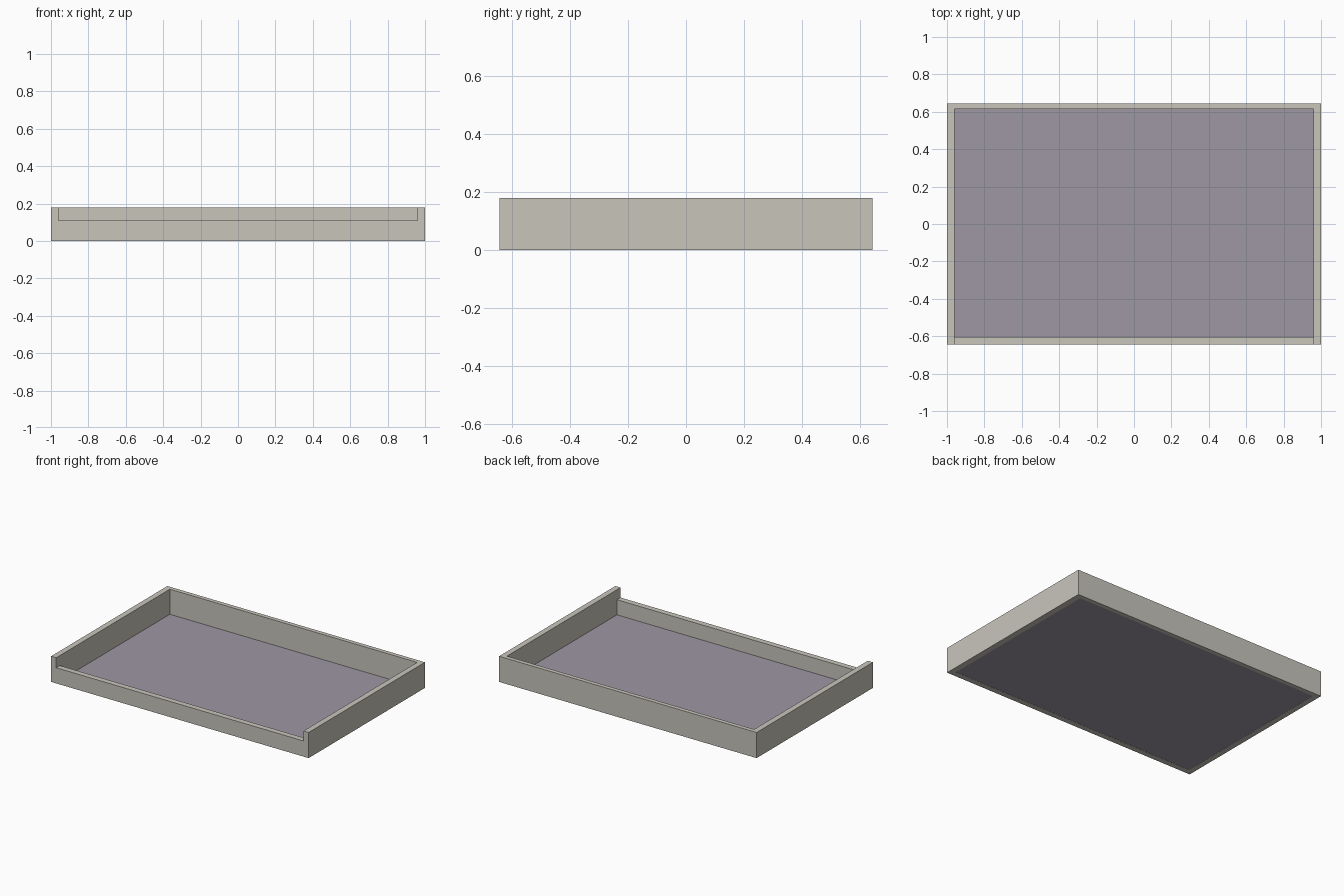
import bpy

if "Cube" in bpy.data.objects:
    bpy.data.objects.remove(bpy.data.objects["Cube"])

def material(name, rgb):
    m = bpy.data.materials.new(name)
    m.diffuse_color = (*rgb, 1)
    m.use_nodes = True
    m.node_tree.nodes["Principled BSDF"].inputs["Base Color"].default_value = m.diffuse_color
    return m

def box(name, lo, hi, mat=None):
    bpy.ops.mesh.primitive_cube_add(size=1, location=[(a + b) / 2 for a, b in zip(lo, hi)])
    ob = bpy.context.object
    ob.name = name
    ob.scale = [b - a for a, b in zip(lo, hi)]
    bpy.ops.object.transform_apply(location=True, rotation=False, scale=True)
    if mat:
        ob.data.materials.append(mat)
    return ob

def cut(ob, cutter):
    mod = ob.modifiers.new("cut", 'BOOLEAN')
    mod.operation = 'DIFFERENCE'
    mod.solver = 'EXACT'
    mod.object = cutter
    bpy.context.view_layer.objects.active = ob
    bpy.ops.object.modifier_apply(modifier=mod.name)
    bpy.data.objects.remove(cutter)

wall_mat = material("warm grey", (0.58, 0.56, 0.50))
floor_mat = material("muted purple", (0.34, 0.31, 0.37))

W, D, H = 1.0, 0.645, 0.18      # half width, half depth, wall height
IX, IF, IB = 0.96, -0.605, 0.615  # inner faces of side, front and back walls

# Wall frame: hollowed block with the front wall lowered
frame = box("tray_walls", (-W, -D, 0), (W, D, H), wall_mat)
cut(frame, box("cavity_cutter", (-IX, IF, -0.1), (IX, IB, 0.3)))
cut(frame, box("front_notch_cutter", (-IX, -0.8, 0.11), (IX, IF + 0.1, 0.3)))

# Thin floor panel
box("tray_floor", (-IX, IF, 0.001), (IX, IB, 0.004), floor_mat)
